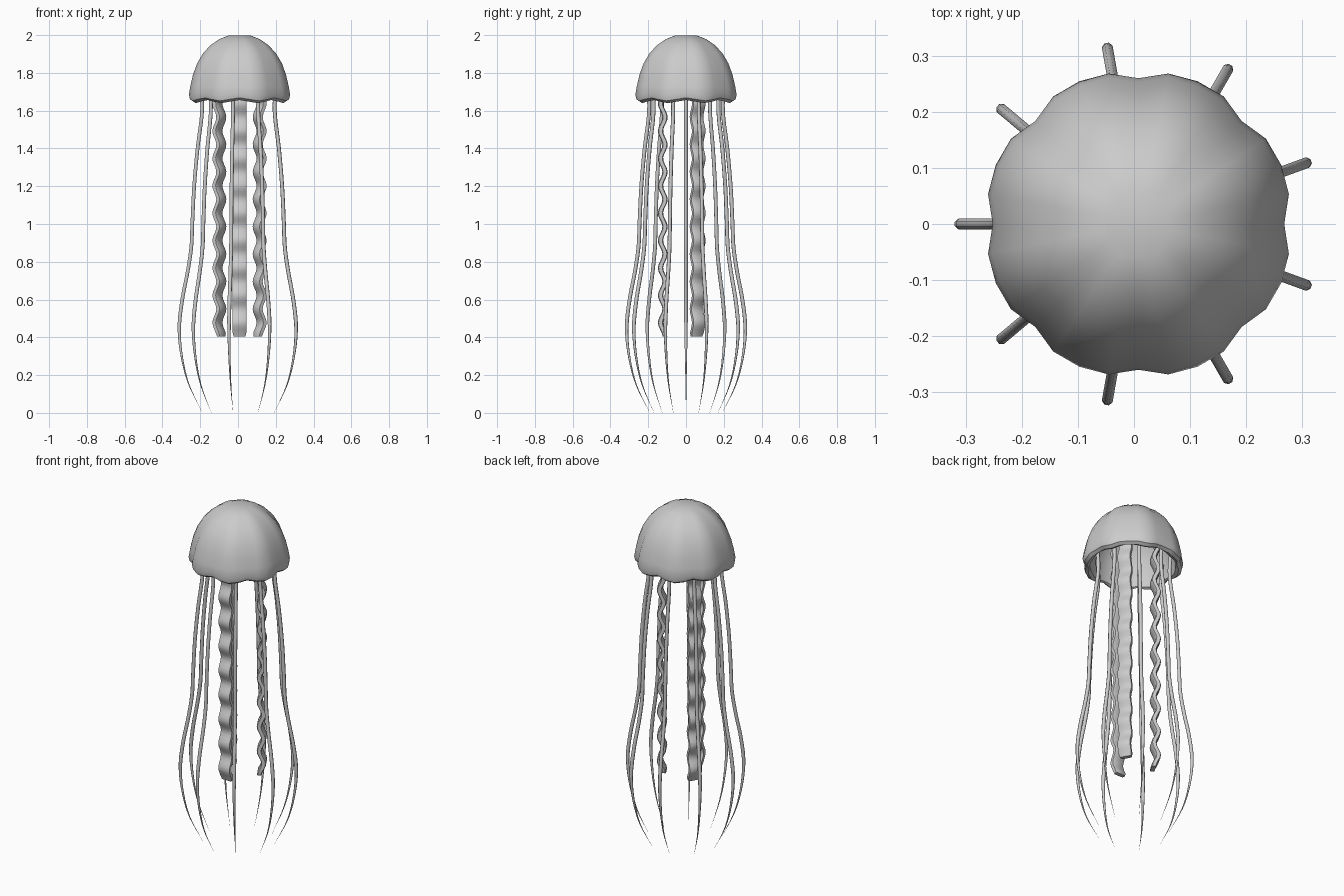
import bpy, bmesh
from math import sin, cos, pi, radians
from mathutils import Vector

if "Cube" in bpy.data.objects:
    bpy.data.objects.remove(bpy.data.objects["Cube"])

CX = 0.008  # whole animal sits slightly right of the origin


def finish(name, bm, angle):
    bmesh.ops.recalc_face_normals(bm, faces=bm.faces)
    me = bpy.data.meshes.new(name)
    bm.to_mesh(me)
    bm.free()
    ob = bpy.data.objects.new(name, me)
    bpy.context.collection.objects.link(ob)
    bpy.ops.object.select_all(action='DESELECT')
    ob.select_set(True)
    bpy.context.view_layer.objects.active = ob
    bpy.ops.object.shade_smooth_by_angle(angle=radians(angle))
    return ob


def loft(bm, rings, caps=True):
    rows = [[bm.verts.new(p) for p in ring] for ring in rings]
    n = len(rows[0])
    for a, b in zip(rows, rows[1:]):
        for i in range(n):
            j = (i + 1) % n
            bm.faces.new((a[i], a[j], b[j], b[i]))
    if caps:
        bm.faces.new(rows[0])
        bm.faces.new(rows[-1])


def lerp_path(pts, z):
    # smooth interpolation of (z, r) control points, descending z
    for k in range(len(pts) - 1):
        z0, r0 = pts[k]
        z1, r1 = pts[k + 1]
        if z0 >= z >= z1:
            ra, rb = pts[max(k - 1, 0)], pts[min(k + 2, len(pts) - 1)]
            t = (z0 - z) / (z0 - z1)
            m0 = (r1 - ra[1]) / (ra[0] - z1) * (z0 - z1)
            m1 = (rb[1] - r0) / (z0 - rb[0]) * (z0 - z1)
            return ((2*t**3 - 3*t**2 + 1) * r0 + (t**3 - 2*t**2 + t) * m0
                    + (3*t**2 - 2*t**3) * r1 + (t**3 - t**2) * m1)
    return pts[-1][1]


# bell: hollow ribbed dome, outer skin, rolled rim, inner skin
outer = [(0.06, 1.997), (0.11, 1.978), (0.155, 1.947), (0.195, 1.905), (0.228, 1.85),
         (0.25, 1.79), (0.264, 1.73), (0.272, 1.685), (0.266, 1.66), (0.248, 1.648)]
inner = [(0.232, 1.655), (0.228, 1.70), (0.215, 1.78), (0.18, 1.87), (0.12, 1.935), (0.05, 1.96)]
bm = bmesh.new()
rings = []
for k, (r, z) in enumerate(outer + inner):
    ring = []
    for i in range(32):
        a = 2 * pi * i / 32
        # eight creased grooves, fading out at the crown
        groove = (0.045, 0.012, -0.005, -0.01, -0.012)[min(i % 4, 4 - i % 4) * 2]
        depth = 1 - groove * (1 if 0 < k < len(outer) else 0)
        dz = 0.008 * cos(8 * a) if 7 <= k <= 10 else 0
        ring.append((CX + r * depth * cos(a), r * depth * sin(a), z + dz))
    rings.append(ring)
loft(bm, rings)
finish("bell", bm, 40)

# nine long trailing tentacles, tapering to a point
path = [(1.74, 0.205), (1.6, 0.198), (1.4, 0.222), (1.2, 0.24), (1.0, 0.25), (0.88, 0.255),
        (0.75, 0.274), (0.6, 0.303), (0.45, 0.319), (0.3, 0.306), (0.15, 0.268), (0.0, 0.195)]
for t in range(9):
    a = pi + 2 * pi * t / 9
    bm = bmesh.new()
    rings = []
    for k in range(49):
        z = 1.74 * (1 - k / 48)
        r = lerp_path(path, z)
        w = 0.0105 * min(1, max(0.04, z / 0.5))
        ring = []
        for i in range(8):
            b = 2 * pi * (i + 0.5) / 8
            u, v = r + w * cos(b), w * sin(b)
            ring.append((CX + u * cos(a) - v * sin(a), u * sin(a) + v * cos(a), z))
        rings.append(ring)
    loft(bm, rings)
    finish(f"tentacle_{t + 1}", bm, 50)

# three ruffled oral arms hanging from inside the bell
section = [(1, -0.8), (1, 0.8), (0.7, 1), (-0.7, 1), (-1, 0.8), (-1, -0.8), (-0.7, -1), (0.7, -1)]
for t in range(3):
    a = -pi / 2 + 2 * pi * t / 3
    bm = bmesh.new()
    rings = []
    steps = 82
    for k in range(steps + 1):
        z = 0.405 + (1.9 - 0.405) * k / steps
        r = 0.123 - 0.012 * cos(2 * pi * (z - 0.405) / 0.145)
        s = 0.85 if k == 0 else 1
        ring = []
        for p, q in section:
            u, v = r + 0.014 * p * s, 0.036 * q * s
            ring.append((CX + u * cos(a) - v * sin(a), u * sin(a) + v * cos(a), z))
        rings.append(ring)
    loft(bm, rings)
    finish(f"oral_arm_{t + 1}", bm, 50)
